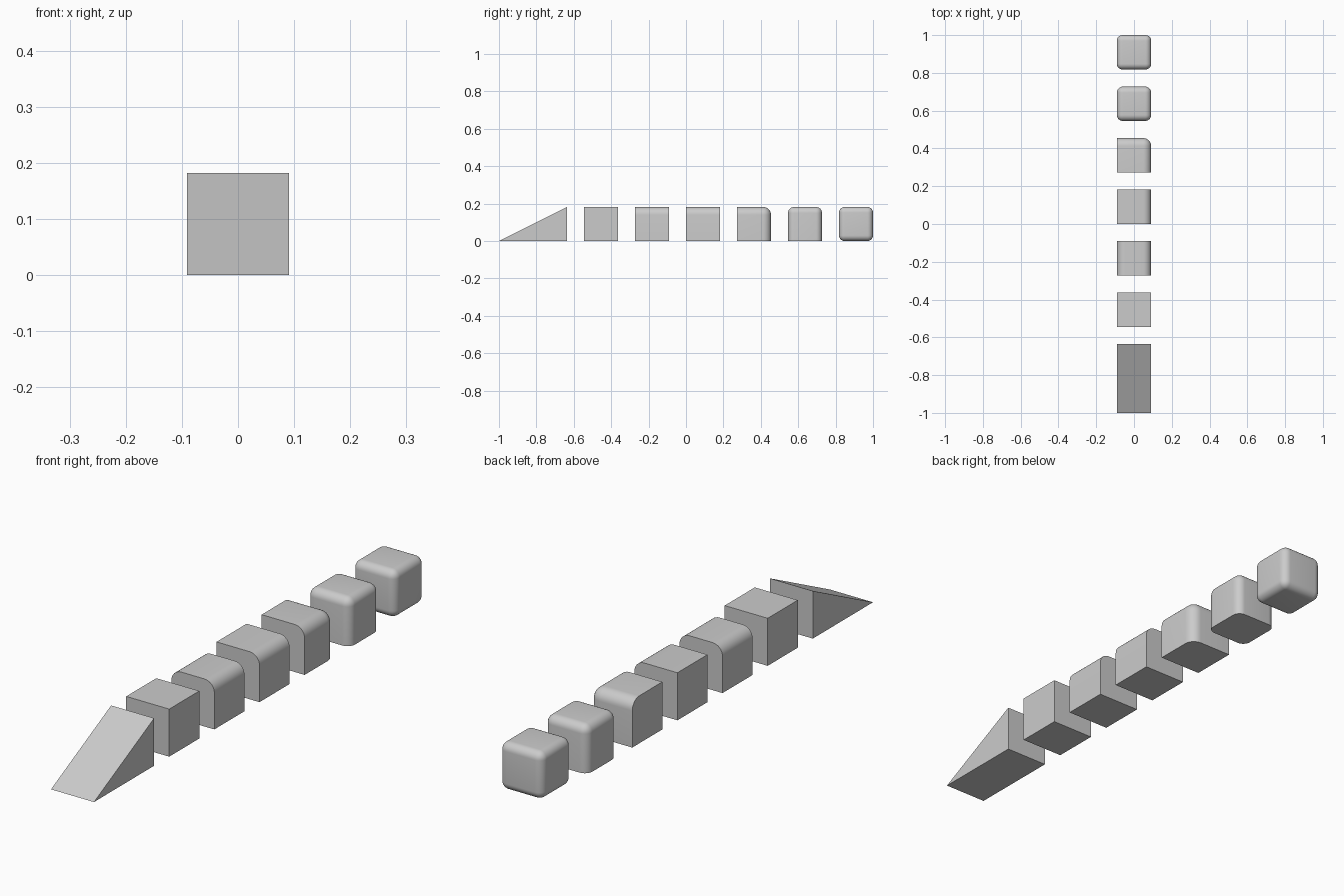
import bpy, bmesh
from math import radians

if "Cube" in bpy.data.objects:
    bpy.data.objects.remove(bpy.data.objects["Cube"])

S = 2 / 11          # block edge; gaps are half of this
H = S / 2


def finish(bm, name):
    bmesh.ops.recalc_face_normals(bm, faces=bm.faces)
    me = bpy.data.meshes.new(name)
    bm.to_mesh(me)
    bm.free()
    ob = bpy.data.objects.new(name, me)
    bpy.context.collection.objects.link(ob)
    bpy.ops.object.select_all(action='DESELECT')
    ob.select_set(True)
    bpy.context.view_layer.objects.active = ob
    bpy.ops.object.shade_smooth_by_angle(angle=radians(30))


def block(name, index, rounded, radius):
    """Cube whose edges passing the test on their side signs (x, y, z) get rounded."""
    bm = bmesh.new()
    bmesh.ops.create_cube(bm, size=S)
    picked = []
    for e in bm.edges:
        mid = (e.verts[0].co + e.verts[1].co) / 2
        side = tuple(round(c / H) for c in mid)
        if rounded(*side):
            picked.append(e)
    if picked:
        bmesh.ops.bevel(bm, geom=picked, offset=radius, segments=8,
                        profile=0.5, affect='EDGES', clamp_overlap=True)
    y = -1 + 2 * S + index * 1.5 * S + S
    bmesh.ops.translate(bm, verts=bm.verts, vec=(0, y, H))
    finish(bm, name)


# Ramp: triangular profile extruded across x
bm = bmesh.new()
profile = [(-1, 0), (-1 + 2 * S, 0), (-1 + 2 * S, S)]
face = bm.faces.new([bm.verts.new((-H, y, z)) for y, z in profile])
ext = bmesh.ops.extrude_face_region(bm, geom=[face])
bmesh.ops.translate(bm, vec=(S, 0, 0),
                    verts=[v for v in ext['geom'] if isinstance(v, bmesh.types.BMVert)])
finish(bm, "ramp")

# Row of blocks, from sharp to fully rounded
blocks = [
    ("plain_block", lambda x, y, z: False, 0),
    ("two_edge_block", lambda x, y, z: x != 0 and z == 1, 0.042),
    ("one_edge_block", lambda x, y, z: x == 1 and z == 1, 0.042),
    ("corner_block", lambda x, y, z: (x, y, z) in ((1, 0, 1), (0, 1, 1), (1, 1, 0)), 0.042),
    ("round_top_block", lambda x, y, z: z >= 0, 0.032),
    ("round_block", lambda x, y, z: True, 0.03),
]
for i, (name, test, radius) in enumerate(blocks):
    block(name, i, test, radius)
